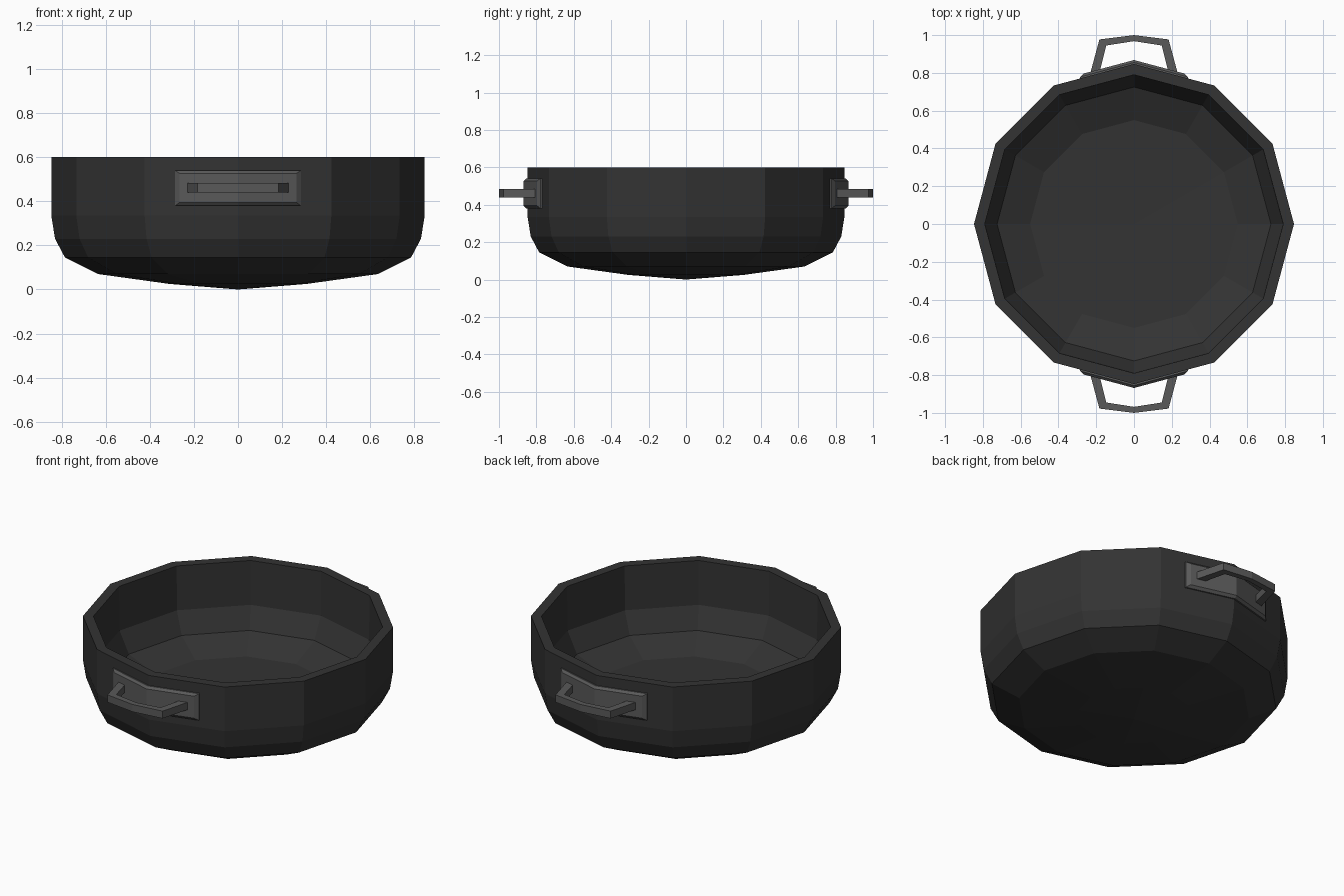
import bpy
from math import cos, sin, pi, tan

if "Cube" in bpy.data.objects:
    bpy.data.objects.remove(bpy.data.objects["Cube"])

SIDES = 12


def material(name, value):
    m = bpy.data.materials.new(name)
    m.diffuse_color = (value, value, value, 1)
    m.use_nodes = True
    m.node_tree.nodes["Principled BSDF"].inputs["Base Color"].default_value = m.diffuse_color
    return m


def make(name, verts, faces, mat):
    me = bpy.data.meshes.new(name)
    me.from_pydata(verts, [], faces)
    me.materials.append(mat)
    ob = bpy.data.objects.new(name, me)
    bpy.context.collection.objects.link(ob)
    return ob


def bridge(a, b, n):
    # quads between two closed rings of n vertices starting at a and b
    return [(a + i, a + (i + 1) % n, b + (i + 1) % n, b + i) for i in range(n)]


iron = material("dark_iron", 0.033)
steel = material("grey_metal", 0.1)

# bowl: one lathed profile, underside -> outer wall -> rim -> inner floor
profile = [(0.31, 0.025), (0.635, 0.07), (0.785, 0.145), (0.83, 0.23), (0.847, 0.335),
           (0.847, 0.6), (0.79, 0.6), (0.787, 0.335), (0.725, 0.21), (0.55, 0.135)]
verts = [(r * cos(2 * pi * i / SIDES), r * sin(2 * pi * i / SIDES), z)
         for r, z in profile for i in range(SIDES)]
faces = []
for k in range(len(profile) - 1):
    faces += bridge(k * SIDES, (k + 1) * SIDES, SIDES)
bottom, floor = len(verts), len(verts) + 1
verts += [(0, 0, 0.0), (0, 0, 0.125)]
last = (len(profile) - 1) * SIDES
for i in range(SIDES):
    j = (i + 1) % SIDES
    faces += [(bottom, j, i), (floor, last + i, last + j)]
make("bowl", verts, faces, iron)

slope = tan(pi / 12)


def bent_ring(w, z0, z1, apex):
    # six-point outline that folds around the corner of the wall
    return [(x, -(apex - abs(x) * slope), z) for x, z in
            ((-w, z0), (0, z0), (w, z0), (w, z1), (0, z1), (-w, z1))]


def mount_plate(name):
    v = (bent_ring(0.285, 0.38, 0.54, 0.835) + bent_ring(0.285, 0.38, 0.54, 0.855)
         + bent_ring(0.265, 0.395, 0.527, 0.868))
    f = bridge(0, 6, 6) + bridge(6, 12, 6)
    f += [(12, 13, 16, 17), (13, 14, 15, 16), (5, 4, 1, 0), (4, 3, 2, 1)]
    return make(name, v, f, steel)


def grip(name):
    # flat bar swept through five stations
    outer = [(-0.235, 0.785), (-0.183, 0.977), (0, 1.0), (0.183, 0.977), (0.235, 0.785)]
    inner = [(-0.187, 0.785), (-0.147, 0.945), (0, 0.968), (0.147, 0.945), (0.187, 0.785)]
    v, f = [], []
    for (ox, oy), (ix, iy) in zip(outer, inner):
        v += [(ox, -oy, 0.44), (ox, -oy, 0.484), (ix, -iy, 0.484), (ix, -iy, 0.44)]
    for k in range(4):
        f += bridge(k * 4, k * 4 + 4, 4)
    f += [(3, 2, 1, 0), (16, 17, 18, 19)]
    return make(name, v, f, steel)


# plate and grip on the front and back
for side, angle in (("front", 0), ("back", pi)):
    for ob in (mount_plate(side + "_handle_plate"), grip(side + "_handle_grip")):
        ob.rotation_euler.z = angle
